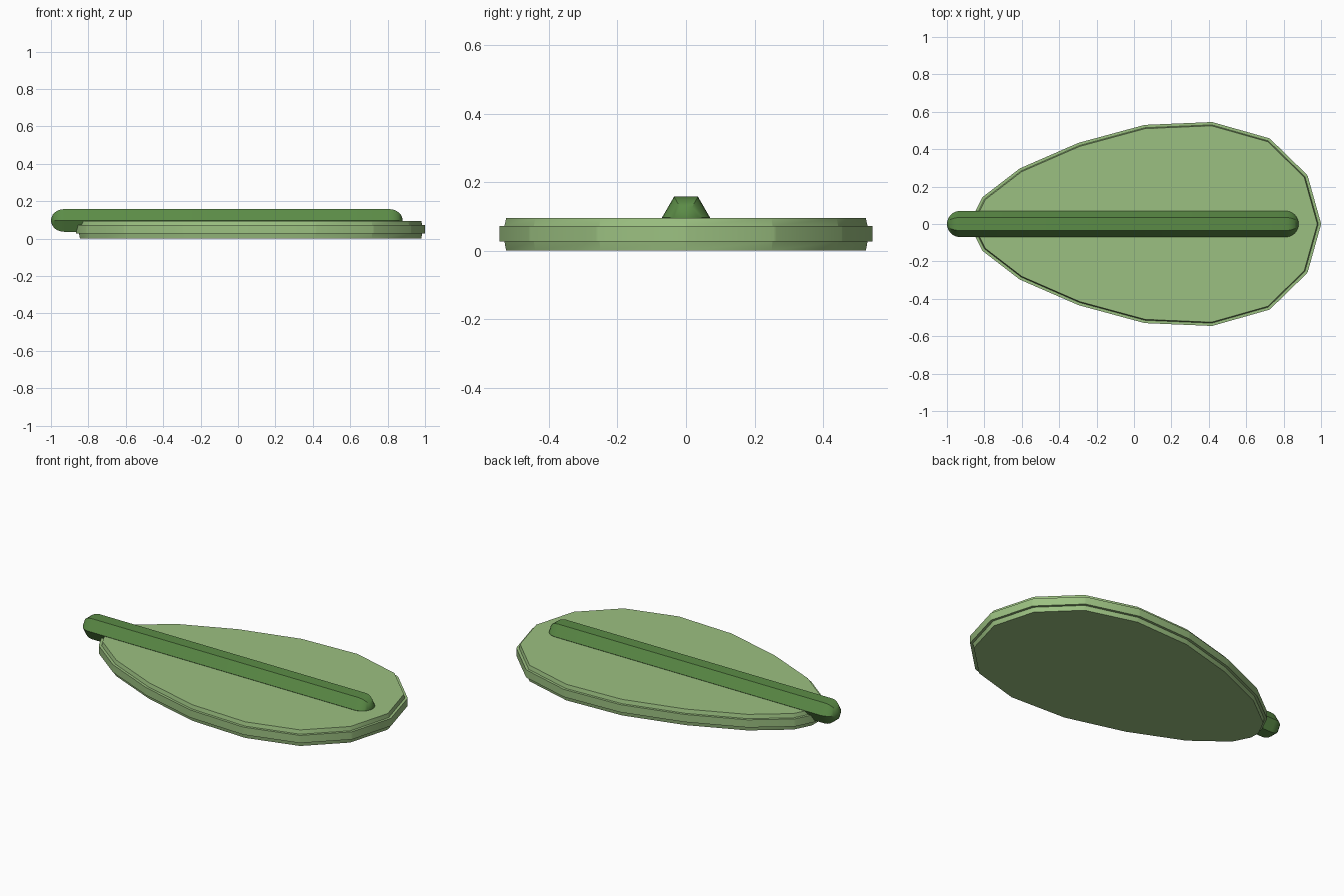
import bpy, bmesh, math
from mathutils import Vector

cube = bpy.data.objects.get("Cube")
if cube:
    bpy.data.objects.remove(cube)


def material(name, colour):
    m = bpy.data.materials.new(name)
    m.use_nodes = True
    m.diffuse_color = (*colour, 1)
    bsdf = m.node_tree.nodes["Principled BSDF"]
    bsdf.inputs["Base Color"].default_value = (*colour, 1)
    bsdf.inputs["Roughness"].default_value = 0.8
    return m


def loft(name, rings, mat):
    """Skin a list of equal-length closed rings and cap both ends."""
    bm = bmesh.new()
    loops = [[bm.verts.new(p) for p in ring] for ring in rings]
    n = len(loops[0])
    for a, b in zip(loops, loops[1:]):
        for i in range(n):
            j = (i + 1) % n
            bm.faces.new((a[i], a[j], b[j], b[i]))
    bm.faces.new(loops[0][::-1])
    bm.faces.new(loops[-1])
    bmesh.ops.remove_doubles(bm, verts=bm.verts, dist=0.0005)
    bmesh.ops.recalc_face_normals(bm, faces=bm.faces)
    mesh = bpy.data.meshes.new(name)
    bm.to_mesh(mesh)
    bm.free()
    mesh.materials.append(mat)
    obj = bpy.data.objects.new(name, mesh)
    bpy.context.collection.objects.link(obj)
    bpy.ops.object.select_all(action="DESELECT")
    obj.select_set(True)
    bpy.context.view_layer.objects.active = obj
    bpy.ops.object.shade_smooth_by_angle(angle=math.radians(30))
    return obj


leaf_green = material("leaf green", (0.33, 0.53, 0.22))
stem_green = material("stem green", (0.105, 0.26, 0.062))

# Leaf outline: one half, mirrored across the midrib
half = [(0.98, 0), (0.91, 0.25), (0.715, 0.44), (0.415, 0.525), (0.06, 0.51),
        (-0.29, 0.415), (-0.6, 0.28), (-0.795, 0.13), (-0.845, 0.03)]
outline = [Vector(p) for p in half + [(x, -y) for x, y in half[:0:-1]]]


def offset_ring(distance, z):
    """Push every edge outwards, leaving a cut corner at each point."""
    ring = []
    for i, p in enumerate(outline):
        before = p - outline[i - 1]
        after = outline[(i + 1) % len(outline)] - p
        for edge in (before, after):
            normal = Vector((edge.y, -edge.x)).normalized()
            ring.append((*(p + normal * distance), z))
    return ring


# Leaf blade with a raised rim around its middle
layers = [(0, 0), (0.005, 0.027), (0.02, 0.027),
          (0.02, 0.072), (0.005, 0.072), (0, 0.095)]
loft("leaf_blade", [offset_ring(d, z) for d, z in layers], leaf_green)

# Six-sided midrib with rounded ends
radius, centre_z = 0.07, 0.097
steps = 6
stations = []
for end_x, direction in ((-0.93, -1), (0.81, 1)):
    cap = [(end_x + direction * radius * math.sin(a), radius * math.cos(a))
           for a in (math.pi / 2 * k / steps for k in range(steps + 1))]
    stations += cap[::-1] if direction < 0 else cap
rings = [[(x, r * math.cos(math.pi / 3 * k), centre_z + r * math.sin(math.pi / 3 * k))
          for k in range(6)] for x, r in [(x, max(r, 0.004)) for x, r in stations]]
loft("midrib_stem", rings, stem_green)
